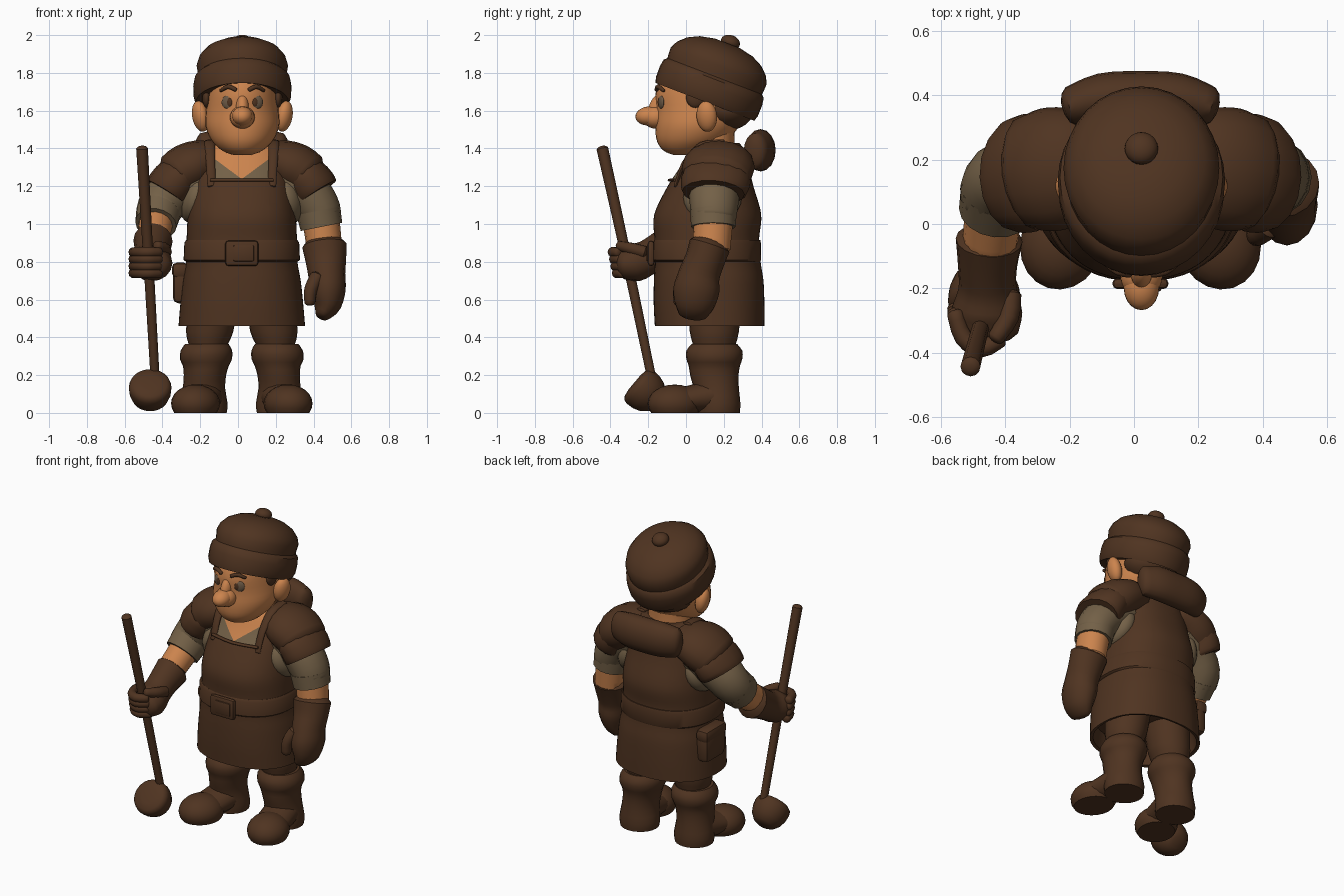
import bpy, bmesh, math
from mathutils import Vector, Matrix, Euler

def material(name, rgb):
    m = bpy.data.materials.new(name)
    m.diffuse_color = (*rgb, 1)
    return m

BROWN = material("brown leather", (0.079, 0.034, 0.015))
SKIN = material("skin", (0.60, 0.23, 0.075))
SHIRT = material("grey linen", (0.172, 0.118, 0.063))
EYE = material("eye grey", (0.15, 0.10, 0.06))
CX = 0.02  # body centre line

def finish(name, bm, mats, angle=40):
    bmesh.ops.recalc_face_normals(bm, faces=bm.faces)
    me = bpy.data.meshes.new(name)
    bm.to_mesh(me)
    bm.free()
    ob = bpy.data.objects.new(name, me)
    bpy.context.collection.objects.link(ob)
    for m in mats:
        me.materials.append(m)
    bpy.context.view_layer.objects.active = ob
    ob.select_set(True)
    bpy.ops.object.shade_smooth_by_angle(angle=math.radians(angle))
    ob.select_set(False)
    return ob

def smooth(rows, n):
    """Catmull-Rom interpolation of the control rows."""
    out = []
    for i in range(len(rows) - 1):
        p = [rows[max(i - 1, 0)], rows[i], rows[i + 1], rows[min(i + 2, len(rows) - 1)]]
        for k in range(n):
            t = k / n
            out.append([0.5 * (2*b + (c - a)*t + (2*a - 5*b + 4*c - d)*t*t + (3*b - a - 3*c + d)*t**3)
                        for a, b, c, d in zip(*p)])
    return out + [list(rows[-1])]

def skin_rings(name, rings, mats, angle=40):
    bm = bmesh.new()
    vs = [[bm.verts.new(p) for p in r] for r in rings]
    n = len(vs[0])
    for a, b in zip(vs, vs[1:]):
        for i in range(n):
            bm.faces.new((a[i], a[(i + 1) % n], b[(i + 1) % n], b[i]))
    bm.faces.new(vs[0])
    bm.faces.new(vs[-1])
    return finish(name, bm, mats, angle)

def loft(name, rows, mats, n=1, power=2.0, seg=24, start=()):
    """Stacked rounded sections: rows of (z, cx, cy, rx, ry)."""
    rings = []
    for z, cx, cy, rx, ry in list(start) + smooth(rows, n):
        ring = []
        for i in range(seg):
            c, s = math.cos(2*math.pi*i/seg), math.sin(2*math.pi*i/seg)
            e = 2 / power
            ring.append((cx + rx*math.copysign(abs(c)**e, c), cy + ry*math.copysign(abs(s)**e, s), z))
        rings.append(ring)
    return skin_rings(name, rings, mats)

def tube(name, rows, mat, ref=(0, 1, 0), n=3, seg=16, ends=True):
    """Limb along a path: rows of (x, y, z, radius, radius along ref)."""
    pts = smooth(rows, n)
    rings = []
    for i, p in enumerate(pts):
        a, b = pts[max(i - 1, 0)], pts[min(i + 1, len(pts) - 1)]
        t = (Vector(b[:3]) - Vector(a[:3])).normalized()
        v = Vector(ref)
        v = (v - t * v.dot(t)).normalized()
        u = t.cross(v)
        def ring(k, push):
            return [Vector(p[:3]) + t*push + u*p[3]*k*math.cos(2*math.pi*j/seg)
                    + v*p[4]*k*math.sin(2*math.pi*j/seg) for j in range(seg)]
        caps = [(0.35, 0.42), (0.75, 0.28)] if ends else []
        r = min(p[3], p[4])
        if i == 0:
            rings += [ring(k, -d*r) for k, d in caps]
        rings.append(ring(1, 0))
        if i == len(pts) - 1:
            rings += [ring(k, d*r) for k, d in reversed(caps)]
    return skin_rings(name, rings, [mat])

def ball(name, loc, radii, mat, rot=(0, 0, 0), floor=False, seg=20):
    bm = bmesh.new()
    m = Matrix.Translation(loc) @ Euler(rot).to_matrix().to_4x4() @ Matrix.Diagonal((*radii, 1))
    bmesh.ops.create_uvsphere(bm, u_segments=seg, v_segments=12, radius=1, matrix=m)
    if floor:
        for v in bm.verts:
            v.co.z = max(v.co.z, 0)
    return finish(name, bm, [mat])

def box(name, loc, size, mat, bevel=0.015, rot=(0, 0, 0)):
    bm = bmesh.new()
    m = Matrix.Translation(loc) @ Euler(rot).to_matrix().to_4x4() @ Matrix.Diagonal((*size, 1))
    bmesh.ops.create_cube(bm, size=1, matrix=m)
    bmesh.ops.bevel(bm, geom=bm.edges[:], offset=bevel, segments=2, affect='EDGES', profile=0.5)
    return finish(name, bm, [mat])

# Tunic with apron: open skirt below, cut along the collar lines to show shirt and throat
body = loft("tunic", [(0.46, CX, .125, .335, .29), (0.58, CX, .122, .325, .293), (0.70, CX, .12, .312, .29),
                      (0.80, CX, .115, .295, .28), (0.92, CX, .11, .292, .277), (1.05, CX, .115, .285, .283),
                      (1.2, CX, .13, .262, .227), (1.3, CX, .15, .24, .182), (1.39, CX, .165, .21, .145),
                      (1.43, CX, .17, .16, .11)], [BROWN, SHIRT, SKIN], n=5, power=2.3, seg=64,
            start=[(.58, CX, .122, .29, .26), (.465, CX, .125, .315, .272)])
bm = bmesh.new()
bm.from_mesh(body.data)
for co, no in (((CX, 0, 1.24), (0, 0, 1)), ((CX + .145, 0, 0), (1, 0, 0)), ((CX - .145, 0, 0), (1, 0, 0)),
               ((CX, 0, 1.238), (1, 0, -1.35)), ((CX, 0, 1.238), (1, 0, 1.35))):
    bmesh.ops.bisect_plane(bm, geom=[g for s in (bm.verts, bm.edges, bm.faces) for g in s],
                           plane_co=co, plane_no=no, dist=1e-5)
for f in bm.faces:
    x, y, z = f.calc_center_median()
    dx = abs(x - CX)
    if y < 0.13 and z > 1.24 and dx < 0.145:
        f.material_index = 2 if dx < (z - 1.238) * 1.35 else 1
bm.to_mesh(body.data)
bm.free()

# Apron straps and bib hem
for s in (-1, 1):
    tube("apron_strap", [(CX + s*.16, -.055, 1.2, .01, .022), (CX + s*.165, -.012, 1.32, .012, .024),
                         (CX + s*.17, .08, 1.42, .014, .028), (CX + s*.17, .2, 1.435, .012, .03)],
         BROWN, ref=(1, 0, 0))
tube("bib_hem", [(CX - .165, -.055, 1.232, .008, .012), (CX, -.085, 1.232, .008, .012),
                 (CX + .165, -.055, 1.232, .008, .012)], BROWN)

# Belt, buckle and hip pouch
loft("belt", [(.80, CX, .113, .295, .28), (.81, CX, .110, .308, .288), (.90, CX, .110, .304, .286),
              (.915, CX, .113, .295, .28)], [BROWN], power=2.3, seg=48)
box("buckle", (CX, -.185, .845), (.175, .035, .135), BROWN, .017)
box("buckle_plate", (CX + .01, -.2, .845), (.11, .02, .085), BROWN, .008)
box("pouch", (-.3, .17, .68), (.09, .2, .2), BROWN, .03)
box("pouch_flap", (-.305, .17, .755), (.09, .215, .08), BROWN, .025)

# Bedroll across the upper back
tube("bedroll", [(-.195, .365, 1.385, .095, .062), (-.1, .39, 1.39, .11, .078), (CX, .395, 1.39, .112, .08),
                 (.14, .39, 1.39, .11, .078), (.235, .365, 1.385, .095, .062)], BROWN)

# Head, neck and face
HX = CX + .003
loft("neck", [(1.28, HX, .13, .16, .13), (1.4, HX, .13, .14, .125), (1.52, HX, .13, .14, .13)], [SKIN], n=2)
loft("head", [(1.365, HX, -.015, .045, .05), (1.38, HX, -.005, .09, .1), (1.405, HX, .01, .128, .145),
              (1.45, HX, .035, .168, .192), (1.52, HX, .06, .195, .222), (1.6, HX, .08, .192, .237),
              (1.7, HX, .1, .183, .26), (1.8, HX, .12, .17, .24)], [SKIN], n=3, seg=32)
ball("nose", (HX, -.198, 1.572), (.055, .07, .05), SKIN, (.1, 0, 0))
ball("nose_base", (HX, -.16, 1.565), (.066, .07, .06), SKIN)
ball("nose_bridge", (HX, -.15, 1.62), (.034, .045, .075), SKIN, (-.4, 0, 0))
for s in (-1, 1):
    ball("ear", (HX + s*.222, .11, 1.57), (.042, .056, .083), SKIN, (0, s*.2, s*-.35))
    ball("eye", (HX + s*.076, -.131, 1.645), (.036, .013, .036), EYE, (0, 0, s*.35))
    ball("pupil", (HX + s*.068, -.142, 1.645), (.016, .007, .023), BROWN, (0, 0, s*.3))
    tube("eyebrow", [(HX + s*.035, -.156, 1.71, .011, .011), (HX + s*.075, -.147, 1.727, .012, .012),
                     (HX + s*.115, -.118, 1.706, .009, .009)], BROWN)
    ball("sideburn", (HX + s*.19, .05, 1.67), (.022, .05, .055), BROWN)
ball("hair", (HX, .215, 1.605), (.205, .145, .11), BROWN)

# Cap with a rolled band, tipped backwards
cap = loft("cap", [(-.06, 0, 0, .215, .25), (-.07, 0, 0, .245, .28), (-.04, 0, 0, .258, .289),
                   (.02, 0, 0, .26, .29), (.06, 0, 0, .253, .284), (.075, 0, 0, .235, .268),
                   (.09, 0, 0, .235, .27), (.135, 0, 0, .242, .272), (.175, 0, 0, .23, .252),
                   (.215, 0, 0, .197, .21), (.245, 0, 0, .14, .15), (.262, 0, 0, .07, .07)], [BROWN], seg=32)
cap.location = (HX, .125, 1.712)
cap.rotation_euler = (math.radians(-21), 0, 0)
ball("cap_button", (HX, .235, 1.962), (.052, .052, .038), BROWN, (-.35, 0, 0))

# Mirrored parts: shoulder guards, legs and boots
for s in (-1, 1):
    X = lambda d: CX + s*d
    tube("shoulder_guard", [(X(.13), .175, 1.33, .1, .15), (X(.22), .175, 1.32, .125, .185),
                            (X(.29), .168, 1.29, .135, .192), (X(.345), .158, 1.25, .13, .178)], BROWN)
    tube("shoulder_guard_flare", [(X(.27), .168, 1.285, .1, .16), (X(.34), .16, 1.24, .122, .184),
                                  (X(.38), .148, 1.19, .128, .178), (X(.397), .145, 1.165, .122, .165)],
         BROWN, ends=False)
    loft("trouser_leg", [(.34, X(.18), .15, .1, .11), (.37, X(.177), .15, .106, .115),
                         (.43, X(.17), .15, .125, .13), (.6, X(.15), .15, .135, .145)], [BROWN], n=2)
    loft("boot_shaft", [(0, X(.2), .17, .12, .115), (.05, X(.2), .17, .125, .118), (.13, X(.2), .16, .112, .12),
                        (.2, X(.195), .15, .112, .128), (.25, X(.19), .15, .122, .136),
                        (.285, X(.19), .15, .138, .148), (.33, X(.187), .15, .136, .148),
                        (.365, X(.185), .15, .115, .12)], [BROWN], n=2)
    ball("boot_toe", (X(.245), -.06, .05), (.128, .145, .1), BROWN, (0, 0, s*.3), floor=True)
    tube("boot_instep", [(X(.205), .15, .09, .09, .11), (X(.225), .04, .075, .075, .11),
                         (X(.24), -.05, .065, .065, .11)], BROWN, ref=(1, 0, 0))
    # full sleeve top showing at the armhole
    ball("armhole", (X(.24), .14, 1.14), (.085, .155, .14), SHIRT, (0, s*-.3, 0))

# Hanging arm
tube("hanging_sleeve", [(.24, .155, 1.24, .13, .14), (.36, .15, 1.17, .125, .135), (.42, .148, 1.09, .118, .127),
                        (.435, .145, 1.04, .112, .12)], SHIRT)
tube("hanging_cuff", [(.425, .145, 1.07, .118, .124), (.442, .145, .985, .112, .118)], SHIRT, n=1, ends=False)
tube("hanging_forearm", [(.44, .145, 1.02, .098, .104), (.458, .135, .87, .094, .1)], SKIN)
tube("hanging_glove", [(.458, .125, .885, .118, .11), (.465, .1, .81, .108, .105), (.47, .07, .73, .098, .11),
                       (.475, .055, .65, .095, .122), (.47, .045, .57, .075, .105),
                       (.445, .035, .515, .04, .075)], BROWN)
tube("hanging_thumb", [(.42, .0, .72, .04, .045), (.385, -.03, .65, .035, .038), (.38, -.035, .58, .028, .03)], BROWN)

# Raised arm
tube("raised_sleeve", [(-.2, .155, 1.24, .13, .14), (-.33, .15, 1.18, .125, .135), (-.405, .13, 1.1, .124, .124),
                       (-.43, .08, 1.035, .114, .114)], SHIRT, ref=(.5, .8, 0))
tube("raised_cuff", [(-.42, .105, 1.065, .121, .119), (-.435, .035, 1.0, .112, .11)], SHIRT,
     ref=(1, 0, 0), n=1, ends=False)
tube("raised_forearm", [(-.432, .07, 1.02, .095, .092), (-.45, -.08, .91, .086, .084)], SKIN, ref=(1, 0, 0))
tube("raised_glove", [(-.45, -.05, .91, .108, .104), (-.455, -.13, .865, .096, .092), (-.455, -.2, .825, .092, .09),
                      (-.457, -.27, .795, .1, .11), (-.46, -.335, .785, .078, .1)], BROWN, ref=(1, 0, 0))
for i in range(4):
    z = .74 + i*.037
    y = -.325 - (z - .74)*.2
    tube("gripping_finger", [(-.555, y + .07, z, .026, .026), (-.53, y - .005, z, .028, .028),
                             (-.475, y - .04, z, .028, .028), (-.415, y - .01, z, .026, .026)],
         BROWN, ref=(0, 0, 1), seg=10)
tube("gripping_thumb", [(-.385, -.22, .85, .035, .035), (-.39, -.29, .87, .032, .032),
                        (-.43, -.355, .885, .026, .026)], BROWN, ref=(0, 0, 1), seg=10)

# Long ladle with a rounded bowl
tube("ladle_handle", [(-.508, -.443, 1.4, .031, .031), (-.475, -.315, .82, .027, .027),
                      (-.44, -.185, .2, .024, .024)], BROWN, seg=12)
bowl = [(-.108, .04), (-.095, .068), (-.06, .097), (-.02, .11), (.02, .113), (.042, .107), (.055, .09), (.062, .05)]
ob = loft("ladle_bowl", [(z, 0, 0, r, r) for z, r in bowl], [BROWN])
ob.location = (-.465, -.225, .122)
ob.rotation_euler = (math.radians(50), 0, 0)
